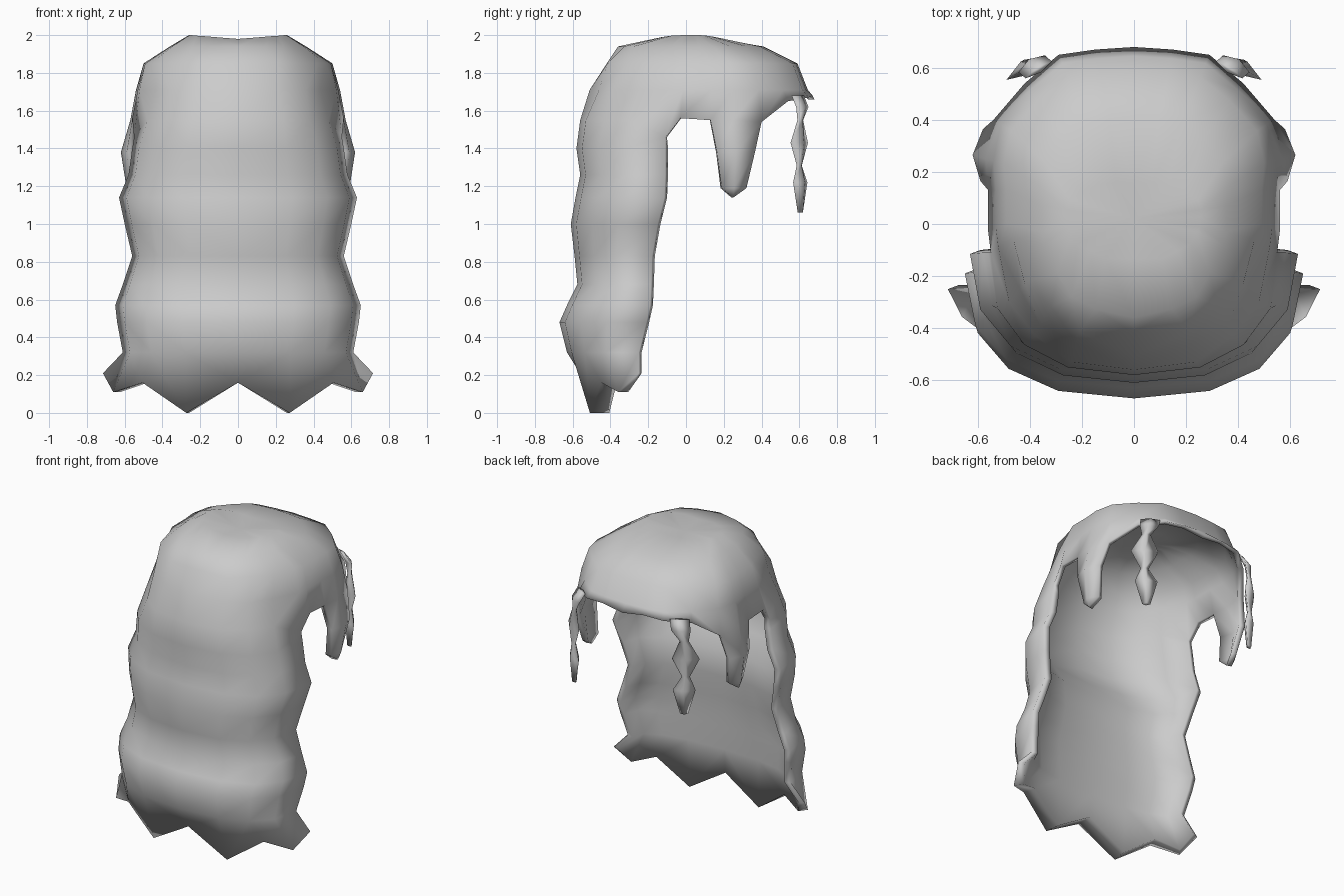
import bpy, math

if "Cube" in bpy.data.objects:
    bpy.data.objects.remove(bpy.data.objects["Cube"], do_unlink=True)

mat = bpy.data.materials.new("hair_grey")
mat.use_nodes = True
mat.diffuse_color = (0.6, 0.6, 0.6, 1)
mat.node_tree.nodes["Principled BSDF"].inputs["Base Color"].default_value = (0.6, 0.6, 0.6, 1)


def make_part(name, verts, faces):
    """Half mesh on the +x side, mirrored and smooth."""
    mesh = bpy.data.meshes.new(name)
    mesh.from_pydata(verts, [], faces)
    mesh.materials.append(mat)
    obj = bpy.data.objects.new(name, mesh)
    bpy.context.collection.objects.link(obj)
    mirror = obj.modifiers.new("mirror", "MIRROR")
    mirror.merge_threshold = 0.002
    for p in mesh.polygons:
        p.use_smooth = True


def bridge(faces, upper, lower):
    """Quads between two rows of vertex indices."""
    for a, b, c, d in zip(lower, lower[1:], upper[1:], upper):
        faces.append((a, b, c, d))


# Plan outline of the hairline, from the nape round to the brow
plan = [(0, -.56), (.24, -.53), (.38, -.43), (.48, -.30), (.55, -.11), (.56, -.03), (.56, .13),
        (.57, .25), (.54, .40), (.42, .54), (.29, .65), (.15, .67), (0, .68)]
hem = [1.55] * 4 + [1.46, 1.56, 1.55, 1.55, 1.54, 1.65, 1.67, 1.68, 1.66]
# Crown rings: height, half width, back y, front y
crown = [(2.0, .26, -.14, .16), (1.94, .36, -.36, .41),
         (1.85, .50, -.44, .59), (1.71, .54, -.51, .645)]
# Long back rows: height, half width, back y, side edge y, lining back y
back = [(1.40, .56, -.58, -.11, -.54), (1.26, .58, -.56, -.11, -.53),
        (1.14, .63, -.585, -.115, -.47), (1.0, .60, -.61, -.15, -.375),
        (.83, .56, -.59, -.18, -.38), (.68, .61, -.575, -.185, -.39),
        (.57, .65, -.63, -.19, -.40), (.48, .64, -.67, -.21, -.40),
        (.32, .61, -.63, -.25, -.41), (None, .715, -.53, -.25, -.42)]
back_hem = [.16, 0, .16, .11, .21]

verts, lining, faces = [], [], []


def shrink(p):
    """Lining point just inside a crown or lock point."""
    x, y, z = p
    return (x * .94, .06 + (y - .06) * .945, z - .05 if z > 1.8 else z)


def add_row(points, inside=None):
    start = len(verts)
    verts.extend(points)
    lining.extend(inside or [shrink(p) for p in points])
    return list(range(start, len(verts)))


def arc(z, w, yb, yf, power):
    """Rounded quarter section of the long back."""
    pts = []
    for i in range(5):
        a = math.radians(22.5 * i)
        s, c = math.sin(a) ** power, max(math.cos(a), 0) ** power
        pts.append((w * s, yf + (yb - yf) * c, back_hem[i] if z is None else z))
    return pts


# Crown, with staggered tufts toward the back
add_row([(0, .02, 1.96)])
upper = None
for k, (z, w, yb, yf) in enumerate(crown):
    mid, half = (yb + yf) / 2, (yf - yb) / 2
    pts = []
    for i, (x, y) in enumerate(plan):
        tuck = .96 if i < 5 and (i + k) % 2 == 0 and i + k != 1 else 1
        drop = .02 * (1 - x / .57) if k == 0 else 0
        pts.append((x / .57 * w * tuck, mid + (y - .06) / .62 * half * tuck, z - drop))
    row = add_row(pts)
    if upper:
        bridge(faces, upper, row)
    else:
        faces += [(0, a, b) for a, b in zip(row, row[1:])]
    upper = row
hairline = add_row([(x, y, z) for (x, y), z in zip(plan, hem)])
bridge(faces, upper, hairline)

# Long back: wavy outside, thick flat lining below the head hollow, zigzag hem
upper = hairline[:5]
for z, w, yb, yf, inner in back:
    power = 1 if z is None else .82
    row = add_row(arc(z, w, yb, yf, power), arc(z, w - .04, inner, yf + .015, power))
    bridge(faces, upper, row)
    upper = row

# Pointed lock beside each ear
upper = hairline[6:9]
for z, x, y, w in [(1.38, .61, .265, .10), (1.19, .58, .255, .065)]:
    row = add_row([(x - .02, y - w, z), (x + .01, y, z), (x - .03, y + w, z)])
    bridge(faces, upper, row)
    upper = row
tip = add_row([(.57, .25, 1.14)])[0]
faces += [(tip, upper[1], upper[0]), (tip, upper[2], upper[1])]

# Lining faces and the rim joining them to the outside
n = len(verts)
edges = {(f[i - 1], f[i]) for f in faces for i in range(len(f))}
rim = [(b, a, a + n, b + n) for a, b in sorted(edges)
       if (b, a) not in edges and verts[a][0] + verts[b][0] > .001]
inner_faces = [tuple(i + n for i in reversed(f)) for f in faces]
make_part("hair_shell", verts + lining, faces + inner_faces + rim)

# Beaded strands at the brow: height, slide, half width, half depth
strand = [(1.68, -.03, .06, .012), (1.62, -.02, .06, .02), (1.55, 0, .028, .015),
          (1.43, .01, .085, .03), (1.31, .01, .025, .015), (1.22, 0, .070, .03),
          (1.06, 0, .025, .015)]
verts, faces, upper = [], [], None
for z, s, w, d in strand:
    lean = 0 if upper else -.035
    row = [len(verts) + i for i in range(4)]
    verts += [(.41 + .84 * (s + u) + .54 * (v + lean), .605 - .54 * (s + u) + .84 * (v + lean), z)
              for u, v in [(w, 0), (0, d), (-w, 0), (0, -d)]]
    if upper:
        bridge(faces, upper + upper[:1], row + row[:1])
    else:
        faces.append(tuple(row))
    upper = row
faces.append(tuple(reversed(upper)))
make_part("brow_strands", verts, faces)
